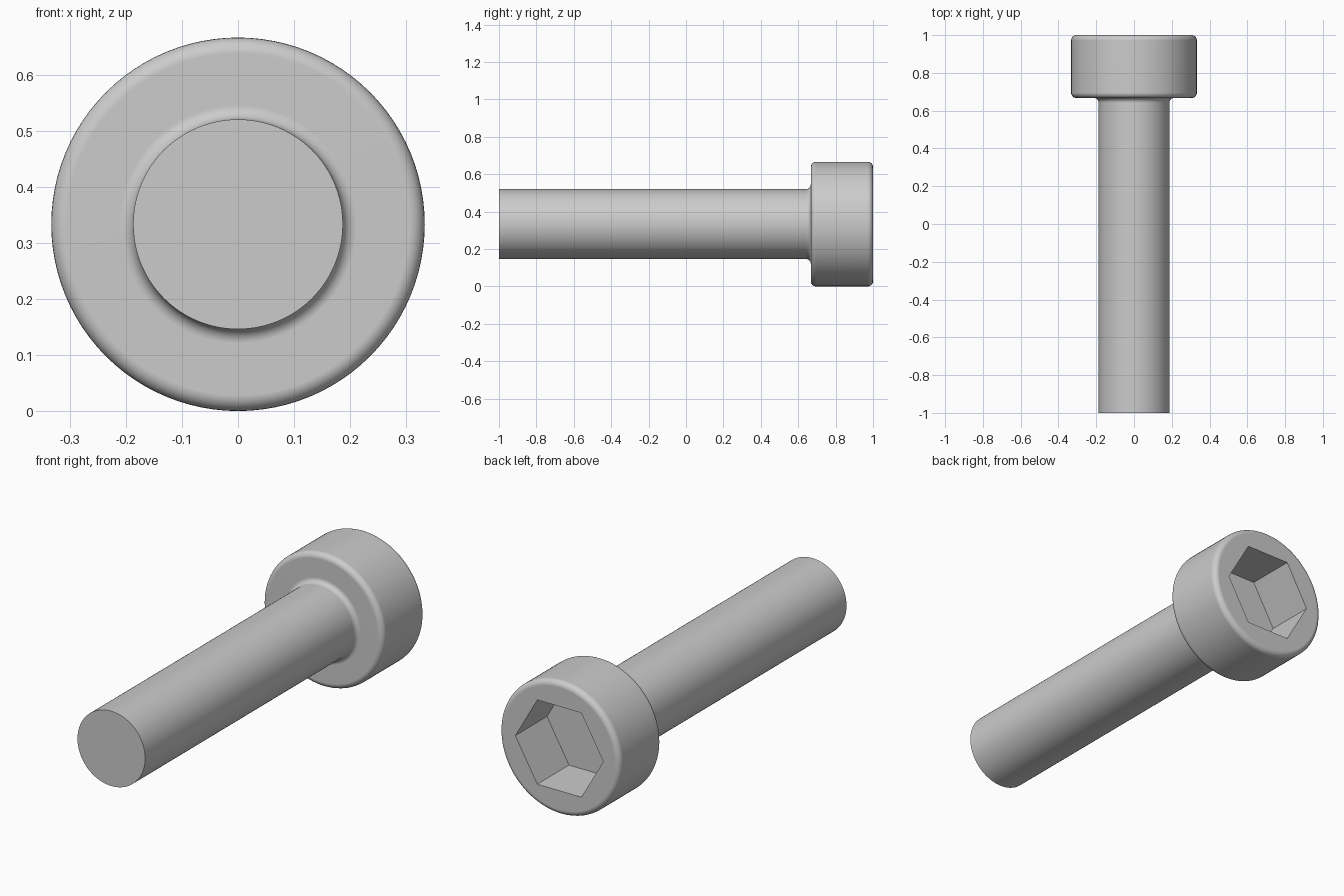
import bpy, bmesh
from math import sin, cos, pi, radians

if "Cube" in bpy.data.objects:
    bpy.data.objects.remove(bpy.data.objects["Cube"])

R_HEAD, R_SHAFT = 0.333, 0.187
Y_NECK, ZC = 0.667, 0.333
EDGE, NECK = 0.028, 0.025
SIDES, STEPS = 96, 6


def arc(r, y, rad, a0, a1):
    """Points of a fillet arc in the (radius, y) plane."""
    out = []
    for i in range(STEPS + 1):
        a = radians(a0 + (a1 - a0) * i / STEPS)
        out.append((r + rad * cos(a), y + rad * sin(a)))
    return out


def lathe(name, profile, sides, phase=0.0):
    """Closed solid from a (radius, y) profile turned about the y axis."""
    bm = bmesh.new()
    rings = []
    for r, y in profile:
        rings.append([bm.verts.new((r * cos(2 * pi * i / sides + phase), y,
                                    ZC + r * sin(2 * pi * i / sides + phase)))
                      for i in range(sides)])
    for a, b in zip(rings, rings[1:]):
        for i in range(sides):
            j = (i + 1) % sides
            bm.faces.new((a[i], a[j], b[j], b[i]))
    bm.faces.new(rings[0])
    bm.faces.new(rings[-1])
    bmesh.ops.recalc_face_normals(bm, faces=bm.faces)
    mesh = bpy.data.meshes.new(name)
    bm.to_mesh(mesh)
    bm.free()
    obj = bpy.data.objects.new(name, mesh)
    bpy.context.collection.objects.link(obj)
    return obj


# Shaft, neck fillet and rounded cylindrical head as one turned body
profile = [(R_SHAFT, -1.0)]
profile += arc(R_SHAFT + NECK, Y_NECK - NECK, NECK, 180, 90)
profile += arc(R_HEAD - EDGE, Y_NECK + EDGE, EDGE, -90, 0)
profile += arc(R_HEAD - EDGE, 1.0 - EDGE, EDGE, 0, 90)
bolt = lathe("socket_head_bolt", profile, SIDES)

# Hexagonal drive socket cut into the head
cutter = lathe("hex_socket_cutter", [(0.243, 0.75), (0.243, 1.2)], 6)
cutter.hide_render = True
cutter.hide_set(True)
cut = bolt.modifiers.new("hex_socket", 'BOOLEAN')
cut.operation = 'DIFFERENCE'
cut.solver = 'EXACT'
cut.object = cutter

# Bake the cut, then remove the cutter
bpy.context.view_layer.objects.active = bolt
bolt.select_set(True)
bpy.ops.object.modifier_apply(modifier=cut.name)
bpy.data.objects.remove(cutter)

# Smooth round surfaces, crisp socket and shaft end
bpy.ops.object.shade_smooth_by_angle(angle=radians(30))
normals = bolt.modifiers.new("flat_face_normals", 'WEIGHTED_NORMAL')
normals.keep_sharp = True
